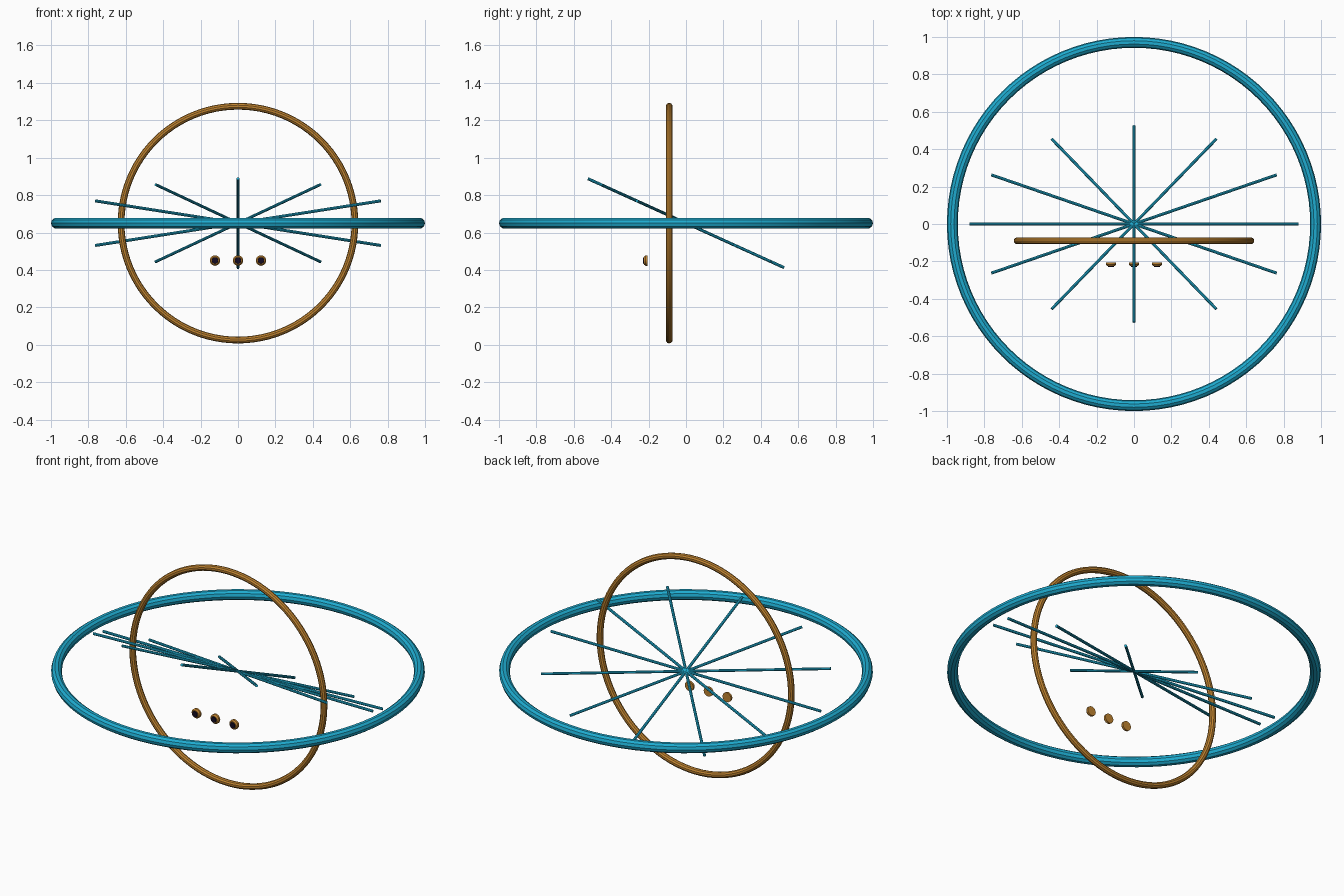
import bpy, math
from mathutils import Vector

if "Cube" in bpy.data.objects:
    bpy.data.objects.remove(bpy.data.objects["Cube"])


def material(name, rgb):
    m = bpy.data.materials.new(name)
    m.use_nodes = True
    m.diffuse_color = (*rgb, 1)
    m.node_tree.nodes["Principled BSDF"].inputs["Base Color"].default_value = (*rgb, 1)
    return m


cyan = material("cyan", (0.013, 0.41, 0.63))
gold = material("gold", (0.53, 0.23, 0.03))
dark = material("dark_lens", (0.006, 0.003, 0.015))

HUB = Vector((0, 0, 0.65))


def finish(name, mat):
    ob = bpy.context.object
    ob.name = name
    ob.data.materials.append(mat)
    bpy.ops.object.shade_smooth_by_angle(angle=math.radians(29))
    return ob


def ring(name, mat, location, rotation, outer, tube):
    bpy.ops.mesh.primitive_torus_add(
        location=location, rotation=rotation, major_segments=96, minor_segments=10,
        major_radius=outer - tube, minor_radius=tube)
    return finish(name, mat)


def cone(name, mat, location, rotation, r1, r2, depth, sides):
    bpy.ops.mesh.primitive_cone_add(
        vertices=sides, radius1=r1, radius2=r2, depth=depth,
        location=location, rotation=rotation)
    return finish(name, mat)


# Large level ring and smaller upright ring
upright = (math.pi / 2, 0, 0)
ring("level_ring", cyan, HUB, (0, 0, 0), 1.0, 0.029)
ring("upright_ring", gold, HUB + Vector((0, -0.09, 0)), upright, 0.643, 0.018)

# Six bars crossing at the hub, their tips on a tilted ellipse
for i in range(6):
    a = i * math.pi / 6
    tip = Vector((0.88 * math.cos(a), 0.525 * math.sin(a), -0.238 * math.sin(a)))
    turn = tip.to_track_quat('Z', 'Y').to_euler()
    cone(f"spoke_bar_{i + 1}", cyan, HUB, turn, 0.008, 0.008, 2 * tip.length, 8)

# Row of three studs: short body, chamfered front and dark lens
for side, x in (("right", -0.123), ("middle", 0), ("left", 0.123)):
    cone(f"{side}_stud_body", gold, (x, -0.211, 0.45), upright, 0.028, 0.028, 0.012, 16)
    cone(f"{side}_stud_rim", gold, (x, -0.221, 0.45), upright, 0.028, 0.021, 0.008, 16)
    cone(f"{side}_stud_lens", dark, (x, -0.226, 0.45), upright, 0.018, 0.016, 0.006, 16)
